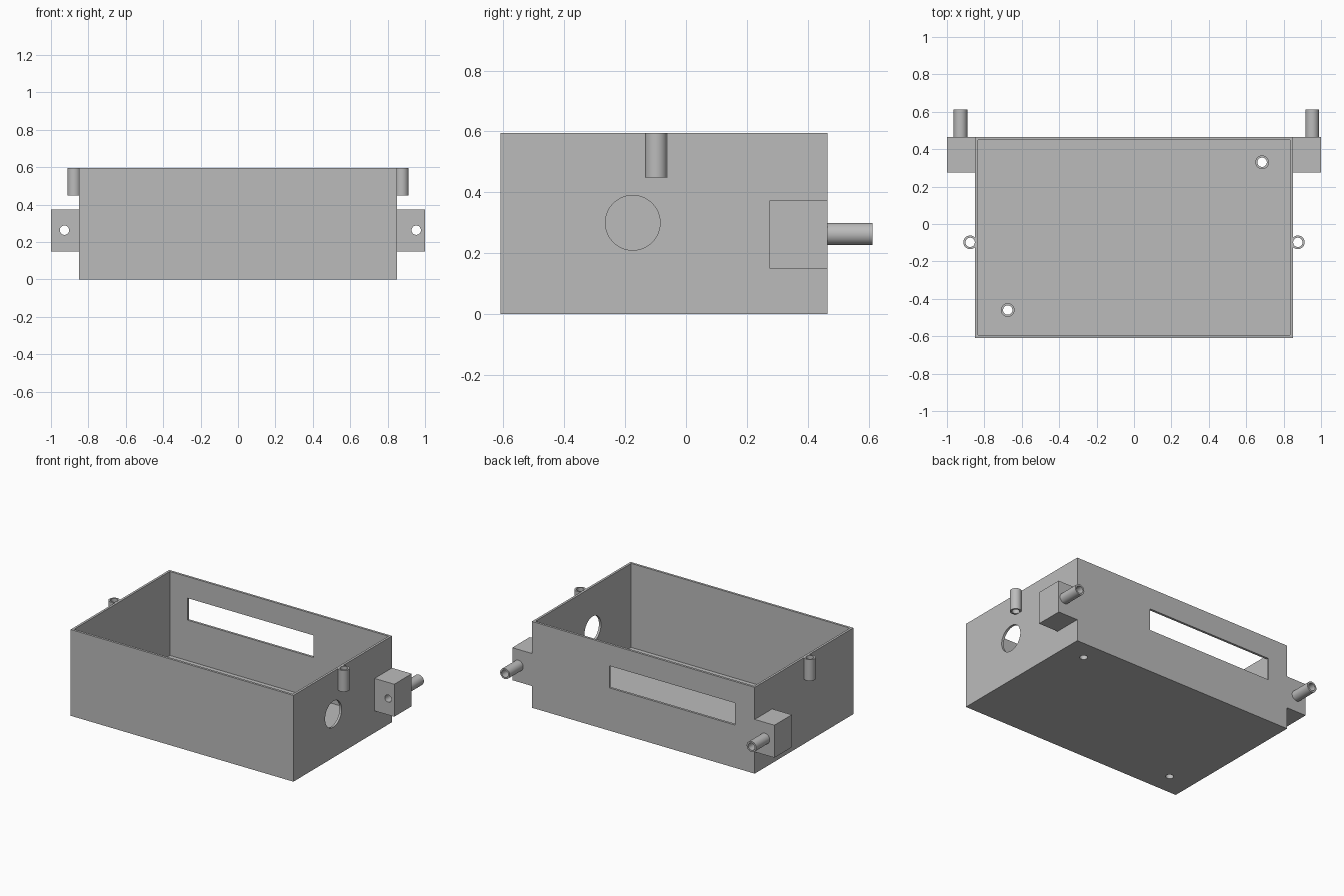
import bpy, bmesh, math
from mathutils import Matrix

cube = bpy.data.objects.get("Cube")
if cube:
    bpy.data.objects.remove(cube, do_unlink=True)

grey = bpy.data.materials.new("plain_grey")
grey.use_nodes = True
grey.diffuse_color = (0.5, 0.5, 0.5, 1)
grey.node_tree.nodes["Principled BSDF"].inputs["Base Color"].default_value = (0.5, 0.5, 0.5, 1)

W, FRONT, BACK, H, T = 0.85, -0.61, 0.465, 0.595, 0.016   # case half width, ends, height, wall
R_OUT, R_IN, LENGTH = 0.0365, 0.025, 0.147                # small tubes
TURN = {"X": Matrix.Rotation(math.pi / 2, 4, "Y"),
        "Y": Matrix.Rotation(-math.pi / 2, 4, "X"),
        "Z": Matrix.Identity(4)}


def finish(name, bm):
    bmesh.ops.recalc_face_normals(bm, faces=bm.faces)
    mesh = bpy.data.meshes.new(name)
    bm.to_mesh(mesh)
    bm.free()
    mesh.materials.append(grey)
    obj = bpy.data.objects.new(name, mesh)
    bpy.context.scene.collection.objects.link(obj)
    return obj


def box(name, lo, hi):
    bm = bmesh.new()
    bmesh.ops.create_cube(bm, size=1)
    for v in bm.verts:
        v.co = [(a + b) / 2 + c * (b - a) for a, b, c in zip(lo, hi, v.co)]
    return finish(name, bm)


def rod(name, centre, axis, radius, length):
    bm = bmesh.new()
    bmesh.ops.create_cone(bm, cap_ends=True, segments=48, radius1=radius, radius2=radius,
                          depth=length, matrix=Matrix.Translation(centre) @ TURN[axis])
    return finish(name, bm)


def smooth(obj):
    obj.data.shade_smooth()
    obj.data.set_sharp_from_angle(angle=math.radians(30))


def cut(obj, cutters):
    for cutter in cutters:
        cutter.hide_render = True
        mod = obj.modifiers.new("cut", "BOOLEAN")
        mod.operation, mod.solver, mod.object = "DIFFERENCE", "EXACT", cutter
        bpy.context.view_layer.objects.active = obj
        bpy.ops.object.modifier_apply(modifier=mod.name)
        bpy.data.objects.remove(cutter, do_unlink=True)
    smooth(obj)


def tube(name, start, axis):
    """Open-ended pipe running from start along the positive axis."""
    bm = bmesh.new()
    n = 48
    rings = []
    for r, z in ((R_OUT, 0), (R_OUT, LENGTH), (R_IN, LENGTH), (R_IN, 0)):
        rings.append([bm.verts.new((r * math.cos(math.tau * i / n),
                                    r * math.sin(math.tau * i / n), z)) for i in range(n)])
    for k in range(4):
        a, b = rings[k], rings[(k + 1) % 4]
        for i in range(n):
            j = (i + 1) % n
            bm.faces.new((a[i], a[j], b[j], b[i]))
    bm.transform(Matrix.Translation(start) @ TURN[axis])
    smooth(finish(name, bm))


# Open-topped case with a rear slot, a round side port and two floor holes
posts = [(0.685, 0.33), (-0.675, -0.46)]
case = box("case", (-W, FRONT, 0), (W, BACK, H))
cut(case, [
    box("cavity", (-W + T, FRONT + T, T), (W - T, BACK - T, H + 0.1)),
    box("slot", (-0.70, BACK - 0.1, 0.295), (0.26, BACK + 0.1, 0.447)),
    rod("port", (W, -0.175, 0.3), "X", 0.09, 0.2),
] + [rod("floor_hole", (x, y, 0), "Z", R_IN, 0.1) for x, y in posts])

# Standing posts on the floor
for i, (x, y) in enumerate(posts):
    tube(f"floor_post_{i + 1}", (x, y, T), "Z")

# Side tubes and the drilled mounting blocks with their rear tubes
for side, sign, tube_x in (("left", 1, 0.953), ("right", -1, -0.928)):
    tube(f"{side}_side_tube", (sign * 0.876, -0.098, H - LENGTH), "Z")
    inner, outer = sorted((sign * W, sign))
    block = box(f"{side}_mount_block", (inner, 0.275, 0.15), (outer, BACK, 0.374))
    cut(block, [rod("block_hole", (tube_x, 0.37, 0.263), "Y", R_IN, 0.4)])
    tube(f"{side}_rear_tube", (tube_x, BACK, 0.263), "Y")
